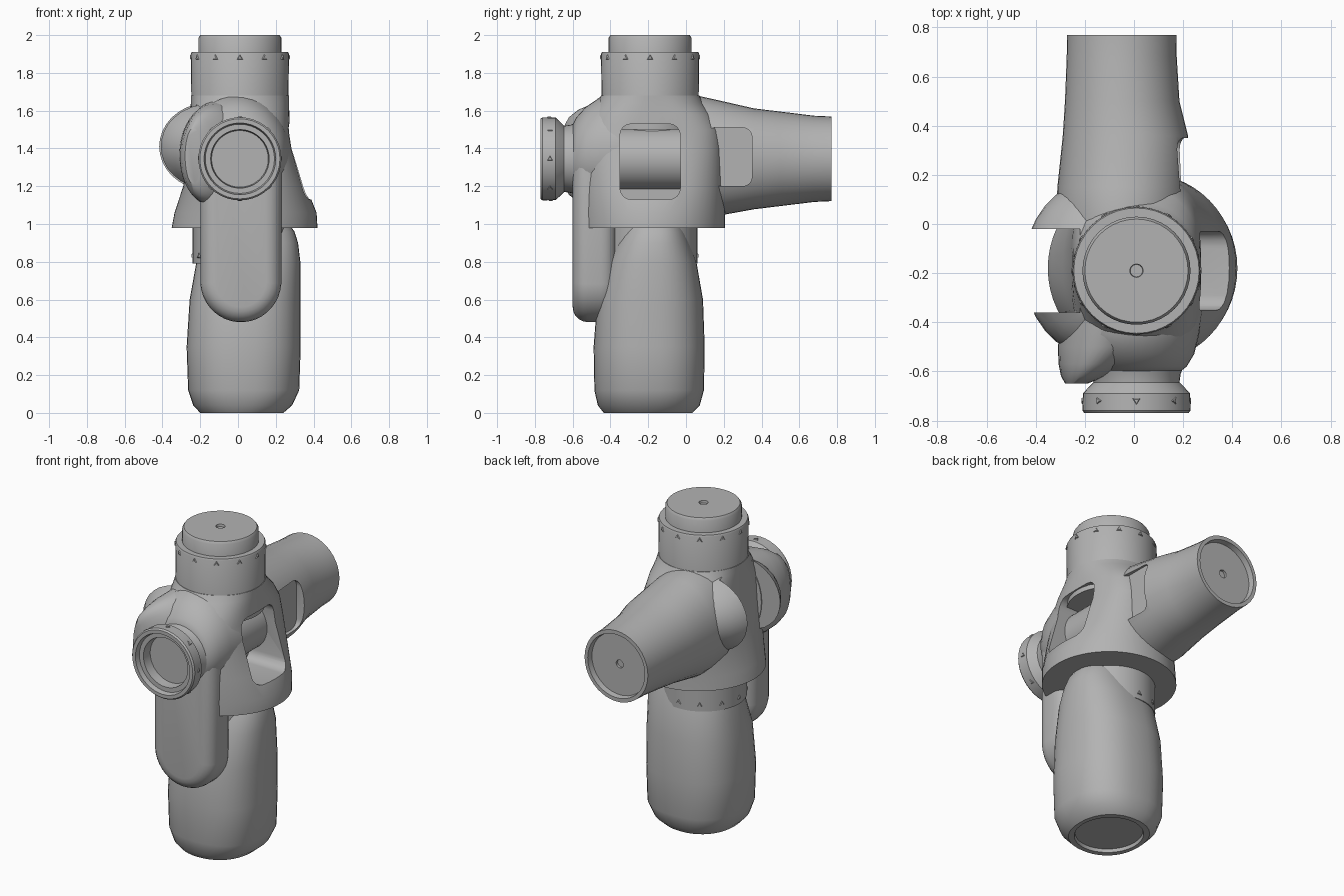
import bpy, bmesh, math
from mathutils import Vector, Matrix

if "Cube" in bpy.data.objects:
    bpy.data.objects.remove(bpy.data.objects["Cube"], do_unlink=True)

grey = bpy.data.materials.new("plain grey")
grey.use_nodes = True
COLOUR = (0.45, 0.45, 0.45, 1)
grey.diffuse_color = COLOUR
grey.node_tree.nodes["Principled BSDF"].inputs["Base Color"].default_value = COLOUR


def activate(ob):
    bpy.ops.object.select_all(action='DESELECT')
    ob.select_set(True)
    bpy.context.view_layer.objects.active = ob


def smooth(ob):
    activate(ob)
    bpy.ops.object.shade_smooth_by_angle(angle=math.radians(35))


def finish(name, bm):
    bmesh.ops.recalc_face_normals(bm, faces=bm.faces)
    mesh = bpy.data.meshes.new(name)
    bm.to_mesh(mesh)
    bm.free()
    mesh.materials.append(grey)
    ob = bpy.data.objects.new(name, mesh)
    bpy.context.collection.objects.link(ob)
    smooth(ob)
    return ob


def loft(name, sections, axis='Z', count=40):
    """Skin rings (height, centre u, centre v, radius u, radius v, squareness)."""
    bm = bmesh.new()
    rings = []
    for h, cu, cv, ru, rv, *square in sections:
        power = 2 / (square[0] if square else 2)
        ring = []
        for i in range(count):
            a = math.tau * i / count
            c, s = math.cos(a), math.sin(a)
            u = cu + ru * math.copysign(abs(c) ** power, c)
            v = cv + rv * math.copysign(abs(s) ** power, s)
            ring.append(bm.verts.new((u, v, h) if axis == 'Z' else (u, h, v)))
        rings.append(ring)
    for low, high in zip(rings, rings[1:]):
        for i in range(count):
            j = (i + 1) % count
            bm.faces.new((low[i], low[j], high[j], high[i]))
    bm.faces.new(rings[0])
    bm.faces.new(rings[-1])
    return finish(name, bm)


def lathe(name, profile, u, v, axis='Z'):
    return loft(name, [(h, u, v, r, r) for r, h in profile], axis)


def ellipsoid(name, centre, radii):
    bm = bmesh.new()
    bmesh.ops.create_uvsphere(bm, u_segments=32, v_segments=20, radius=1)
    bmesh.ops.scale(bm, vec=radii, verts=bm.verts)
    bmesh.ops.translate(bm, vec=centre, verts=bm.verts)
    return finish(name, bm)


def cut(ob, low, high, rounding=0.04):
    """Remove a box with rounded corners, as seen from the side."""
    low, high = Vector(low), Vector(high)
    bm = bmesh.new()
    bmesh.ops.create_cube(bm, size=1)
    bmesh.ops.scale(bm, vec=high - low, verts=bm.verts)
    bmesh.ops.translate(bm, vec=(low + high) / 2, verts=bm.verts)
    edges = [e for e in bm.edges if abs(e.verts[0].co.x - e.verts[1].co.x) > 0.01]
    bmesh.ops.bevel(bm, geom=edges, offset=rounding, segments=4, profile=0.5, affect='EDGES')
    cutter = finish("cutter", bm)
    cutter.hide_render = True
    mod = ob.modifiers.new("opening", 'BOOLEAN')
    mod.operation, mod.solver, mod.object = 'DIFFERENCE', 'EXACT', cutter
    activate(ob)
    bpy.ops.object.modifier_apply(modifier=mod.name)
    bpy.data.objects.remove(cutter, do_unlink=True)
    smooth(ob)


def screws(name, centre, radius, axis, count=12):
    """Ring of tiny three-sided screw heads."""
    bm = bmesh.new()
    for i in range(count):
        a = math.tau * i / count
        c, s = math.cos(a), math.sin(a)
        out = Vector((c, s, 0)) if axis == 'Z' else Vector((c, 0, s))
        spot = Vector(centre) + out * radius
        bmesh.ops.create_cone(bm, cap_ends=True, segments=3, radius1=0.022, radius2=0.012, depth=0.01,
                              matrix=Matrix.Translation(spot) @ out.to_track_quat('Z', 'Y').to_matrix().to_4x4())
    finish(name, bm)


CX, CY, JZ = 0.01, -0.19, 1.345      # vertical joint axis and side joint height

# Lower link with a recessed end plate
loft("lower_link", [
    (0.02, 0.02, -0.2, 0.025, 0.025), (0.02, 0.02, -0.2, 0.19, 0.2), (0, 0.02, -0.2, 0.195, 0.205),
    (0, 0.02, -0.2, 0.22, 0.235, 2.2), (0.04, 0.025, -0.197, 0.262, 0.27, 2.3),
    (0.12, 0.03, -0.195, 0.294, 0.29, 2.4), (0.35, 0.03, -0.195, 0.302, 0.294, 2.4),
    (0.6, 0.037, -0.19, 0.293, 0.28, 2.4), (0.8, 0.055, -0.18, 0.275, 0.235, 2.4),
    (0.9, 0.063, -0.175, 0.255, 0.195, 2.4), (0.96, 0.062, -0.17, 0.237, 0.17, 2.4),
    (1.0, 0.06, -0.17, 0.21, 0.155, 2.4)])
lathe("lower_collar", [(0.25, 0.79), (0.25, 1.0)], CX, CY)
screws("collar_screws", (CX, CY, 0.83), 0.25, 'Z')

# Central housing: round flange rising to squarer pillars around the left opening
housing = loft("central_housing", [
    (0.98, 0.035, -0.18, 0.386, 0.386), (1.06, 0.04, -0.18, 0.376, 0.386, 2.05),
    (1.2, 0.035, -0.18, 0.325, 0.384, 2.35), (1.4, 0.015, -0.18, 0.275, 0.378, 2.9),
    (1.5, 0.01, -0.18, 0.265, 0.365, 2.9), (1.58, 0.01, -0.185, 0.262, 0.325, 2.6),
    (1.64, 0.01, -0.19, 0.26, 0.28, 2.2), (1.68, 0.01, -0.19, 0.26, 0.26)], count=56)
cut(housing, (0.1, -0.35, 1.13), (0.6, -0.03, 1.53), 0.06)
lathe("left_core", [(0.165, -0.37), (0.165, -0.01)], 0.06, JZ, 'Y')

# Bulge on the right side, split by a slot down to the housing wall
ear = ellipsoid("side_bulge", (-0.15, -0.18, 1.41), (0.3, 0.36, 0.26))
cut(ear, (-0.6, -0.36, 1.0), (-0.22, -0.02, 1.8))

# Upper joint cylinder and cap
lathe("upper_joint", [(0.255, 1.5), (0.26, 1.9), (0.255, 1.91)], CX, CY)
lathe("upper_cap", [(0.22, 1.85), (0.22, 1.985), (0.21, 2), (0.027, 2), (0.025, 1.985)], CX, CY)
screws("upper_screws", (CX, CY, 1.88), 0.26, 'Z')

# Rear arm, tapering to a recessed end plate
rear = loft("rear_arm", [
    (-0.02, -0.045, 1.355, 0.27, 0.325), (0.06, -0.045, 1.355, 0.27, 0.325),
    (0.15, -0.045, 1.35, 0.267, 0.31, 2.1), (0.36, -0.035, 1.345, 0.255, 0.267, 2.1), (0.5, -0.048, JZ, 0.233, 0.25),
    (0.68, -0.05, JZ, 0.224, 0.228), (0.77, -0.05, JZ, 0.222, 0.224), (0.77, -0.05, JZ, 0.2, 0.2),
    (0.735, -0.05, JZ, 0.195, 0.195), (0.735, -0.05, JZ, 0.025, 0.025), (0.72, -0.05, JZ, 0.025, 0.025)], 'Y')
cut(rear, (0.165, 0.1, 1.2), (0.5, 0.35, 1.51), 0.05)

# Front shell and the wedge-shaped lobe beside the ring
loft("front_shell", [
    (-0.355, 0, 1.38, 0.28, 0.3), (-0.45, -0.01, 1.38, 0.275, 0.295),
    (-0.53, 0, 1.37, 0.245, 0.25), (-0.58, 0.01, 1.355, 0.205, 0.21), (-0.6, CX, JZ, 0.18, 0.18)], 'Y')
loft("front_lobe", [
    (-0.36, -0.1, 1.37, 0.19, 0.29), (-0.5, -0.13, 1.365, 0.18, 0.27), (-0.57, -0.165, 1.36, 0.142, 0.245),
    (-0.62, -0.205, 1.36, 0.092, 0.205), (-0.65, -0.235, 1.36, 0.045, 0.15)], 'Y')

# Hanging front link: a rounded stadium slab
bm = bmesh.new()
outline = []
for i in range(40):
    a = math.tau * (i + 0.5) / 40
    z = JZ if i < 20 else 0.7
    outline.append(bm.verts.new((0.015 + 0.215 * math.cos(a), -0.37, z + 0.22 * math.sin(a))))
bm.faces.new(outline)
slab = bmesh.ops.extrude_face_region(bm, geom=bm.faces[:])
front_verts = [g for g in slab["geom"] if isinstance(g, bmesh.types.BMVert)]
bmesh.ops.translate(bm, vec=(0, -0.23, 0), verts=front_verts)
rims = [e for e in bm.edges if abs(e.verts[0].co.y - e.verts[1].co.y) < 0.001]
bmesh.ops.bevel(bm, geom=rims, offset=0.08, segments=5, profile=0.5, affect='EDGES')
finish("front_link", bm)

# Front ring on a waisted neck, with a deep recess
lathe("front_ring", [
    (0.2, -0.56), (0.18, -0.61), (0.175, -0.645), (0.2, -0.67), (0.218, -0.69), (0.22, -0.76), (0.212, -0.77),
    (0.19, -0.77), (0.183, -0.74), (0.155, -0.74), (0.15, -0.68)], CX, JZ, 'Y')
screws("ring_screws", (CX, -0.72, JZ), 0.218, 'Y', 8)
